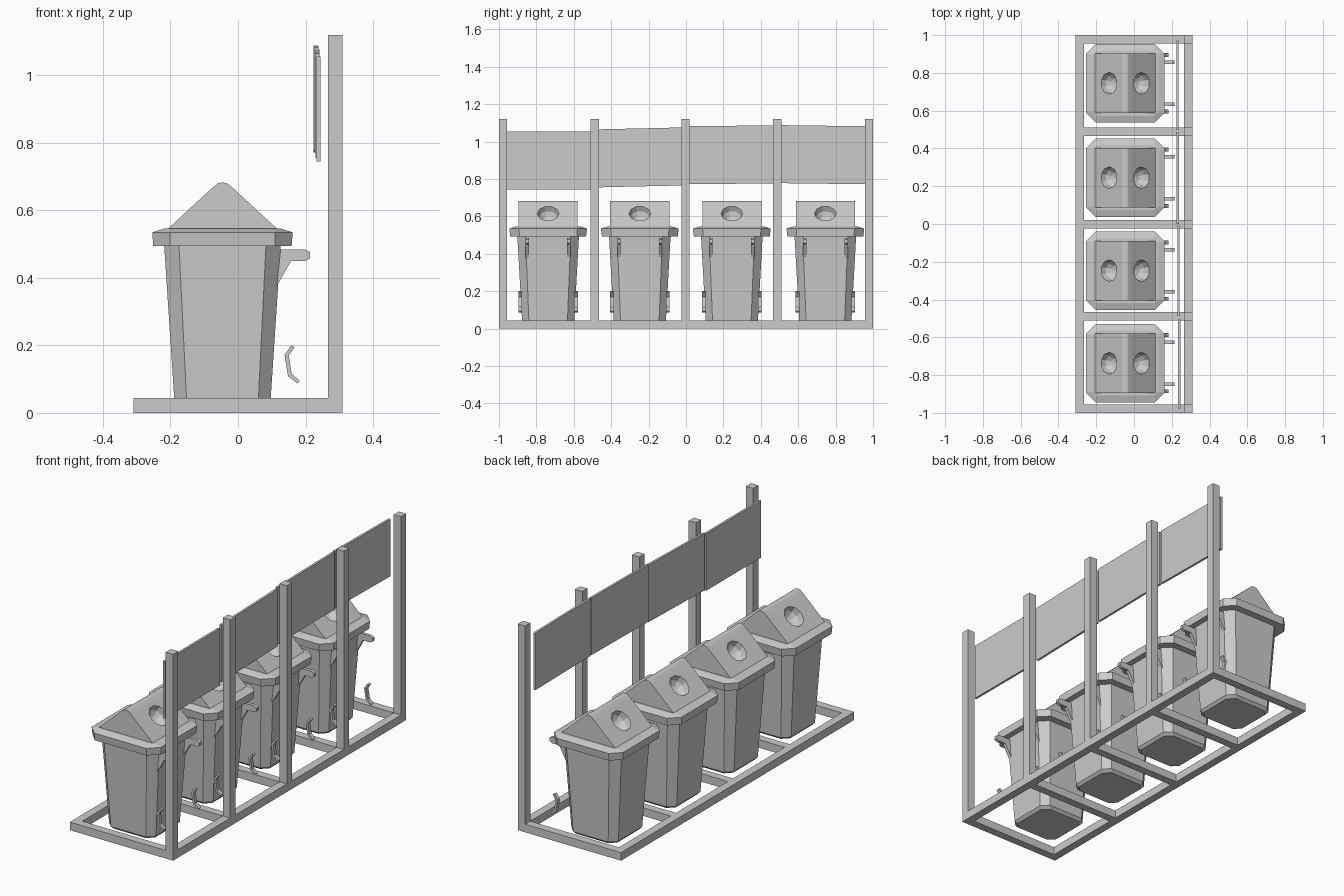
import bpy, bmesh, math
from mathutils import Vector

if "Cube" in bpy.data.objects:
    bpy.data.objects.remove(bpy.data.objects["Cube"])

BIN_X = -0.046
BIN_Y = (-0.737, -0.247, 0.245, 0.745)
BAR = 0.044
POST_Y = (-0.978, -0.488, -0.002, 0.488, 0.978)


def make(name, bm, loc=(0, 0, 0)):
    bmesh.ops.recalc_face_normals(bm, faces=bm.faces)
    me = bpy.data.meshes.new(name)
    bm.to_mesh(me)
    bm.free()
    ob = bpy.data.objects.new(name, me)
    ob.location = loc
    bpy.context.collection.objects.link(ob)
    return ob


def box(name, x0, x1, y0, y1, z0, z1):
    bm = bmesh.new()
    bmesh.ops.create_cube(bm, size=1)
    for v in bm.verts:
        v.co = Vector((x1 if v.co.x > 0 else x0,
                       y1 if v.co.y > 0 else y0,
                       z1 if v.co.z > 0 else z0))
    return make(name, bm)


def loft(name, sections):
    """Stack of chamfered rectangles: (z, half_x, half_y, chamfer)."""
    bm = bmesh.new()
    rings = []
    for z, a, b, c in sections:
        pts = [(a, b - c), (a - c, b), (c - a, b), (-a, b - c),
               (-a, c - b), (c - a, -b), (a - c, -b), (a, c - b)]
        rings.append([bm.verts.new((x, y, z)) for x, y in pts])
    for lo, hi in zip(rings, rings[1:]):
        for i in range(8):
            j = (i + 1) % 8
            bm.faces.new((lo[i], lo[j], hi[j], hi[i]))
    bm.faces.new(rings[0][::-1])
    bm.faces.new(rings[-1])
    return make(name, bm)


def extrude_xz(name, pts, y0, y1):
    """Extrude an x-z outline along y."""
    bm = bmesh.new()
    a = [bm.verts.new((x, y0, z)) for x, z in pts]
    b = [bm.verts.new((x, y1, z)) for x, z in pts]
    n = len(pts)
    bm.faces.new(a)
    bm.faces.new(b[::-1])
    for i in range(n):
        j = (i + 1) % n
        bm.faces.new((a[i], b[i], b[j], a[j]))
    return make(name, bm)


# Base frame
box("rail_left", -0.31, -0.31 + BAR, -1, 1, 0, BAR)
box("rail_right", 0.31 - BAR, 0.31, -1, 1, 0, BAR)
for y in POST_Y:
    box("cross_bar", -0.31 + BAR, 0.31 - BAR, y - BAR / 2, y + BAR / 2, 0, BAR)
    box("post", 0.31 - BAR, 0.31, y - BAR / 2, y + BAR / 2, BAR, 1.12)

# Slightly uneven sign boards: y range, x centre, bottom z at both ends
for y0, y1, x, za, zb in ((-0.978, -0.505, 0.239, 0.745, 0.745),
                          (-0.488, -0.008, 0.236, 0.755, 0.766),
                          (0.0, 0.488, 0.232, 0.772, 0.777),
                          (0.497, 0.972, 0.230, 0.778, 0.772)):
    board = box("sign_board", x - 0.006, x + 0.006, y0, y1, 0, 0.31)
    for v in board.data.vertices:
        v.co.z += za if v.co.y < (y0 + y1) / 2 else zb

# One bin at the origin
body = loft("bin_body", [(0.0, 0.128, 0.124, 0.033), (0.014, 0.141, 0.138, 0.036),
                         (0.50, 0.173, 0.165, 0.044)])
rim = loft("bin_rim", [(0.494, 0.205, 0.203, 0.05), (0.535, 0.208, 0.208, 0.052),
                       (0.546, 0.172, 0.172, 0.02)])
lid = extrude_xz("bin_lid", [(-0.162, 0.535), (0.162, 0.535), (0.162, 0.545),
                             (0.030, 0.667), (0.014, 0.680), (0, 0.683),
                             (-0.014, 0.680), (-0.030, 0.667), (-0.162, 0.545)],
                 -0.158, 0.158)

# Round dished openings in both lid slopes
slope = math.atan2(0.122, 0.132)
for s in (-1, 1):
    bm = bmesh.new()
    bmesh.ops.create_uvsphere(bm, u_segments=10, v_segments=6, radius=0.058)
    cutter = make("opening_cutter", bm, (s * 0.086, 0, 0.6155))
    cutter.rotation_euler.y = s * slope
    cutter.hide_render = True
    mod = lid.modifiers.new("opening", 'BOOLEAN')
    mod.object = cutter
    mod.operation = 'DIFFERENCE'
    mod.solver = 'EXACT'
    bpy.context.view_layer.objects.active = lid
    bpy.ops.object.modifier_apply(modifier=mod.name)
    bpy.data.objects.remove(cutter)

# Rear handle arms and lower wheel hooks
parts = [body, rim, lid]
arm = [(0.155, 0.484), (0.245, 0.484), (0.260, 0.476), (0.260, 0.458),
       (0.245, 0.450), (0.203, 0.450), (0.155, 0.365)]
hook = [(0.204, 0.200), (0.184, 0.172), (0.194, 0.109), (0.222, 0.087),
        (0.229, 0.095), (0.205, 0.116), (0.196, 0.170), (0.214, 0.195)]
for s in (-1, 1):
    parts.append(extrude_xz("handle_arm", arm, s * 0.111 - 0.009, s * 0.111 + 0.009))
    parts.append(extrude_xz("wheel_hook", hook, s * 0.149 - 0.010, s * 0.149 + 0.010))

# Repeat the bin along the frame
for y in BIN_Y[1:]:
    for p in parts:
        c = p.copy()
        c.location = (BIN_X, y, 0)
        bpy.context.collection.objects.link(c)
for p in parts:
    p.location = (BIN_X, BIN_Y[0], 0)
